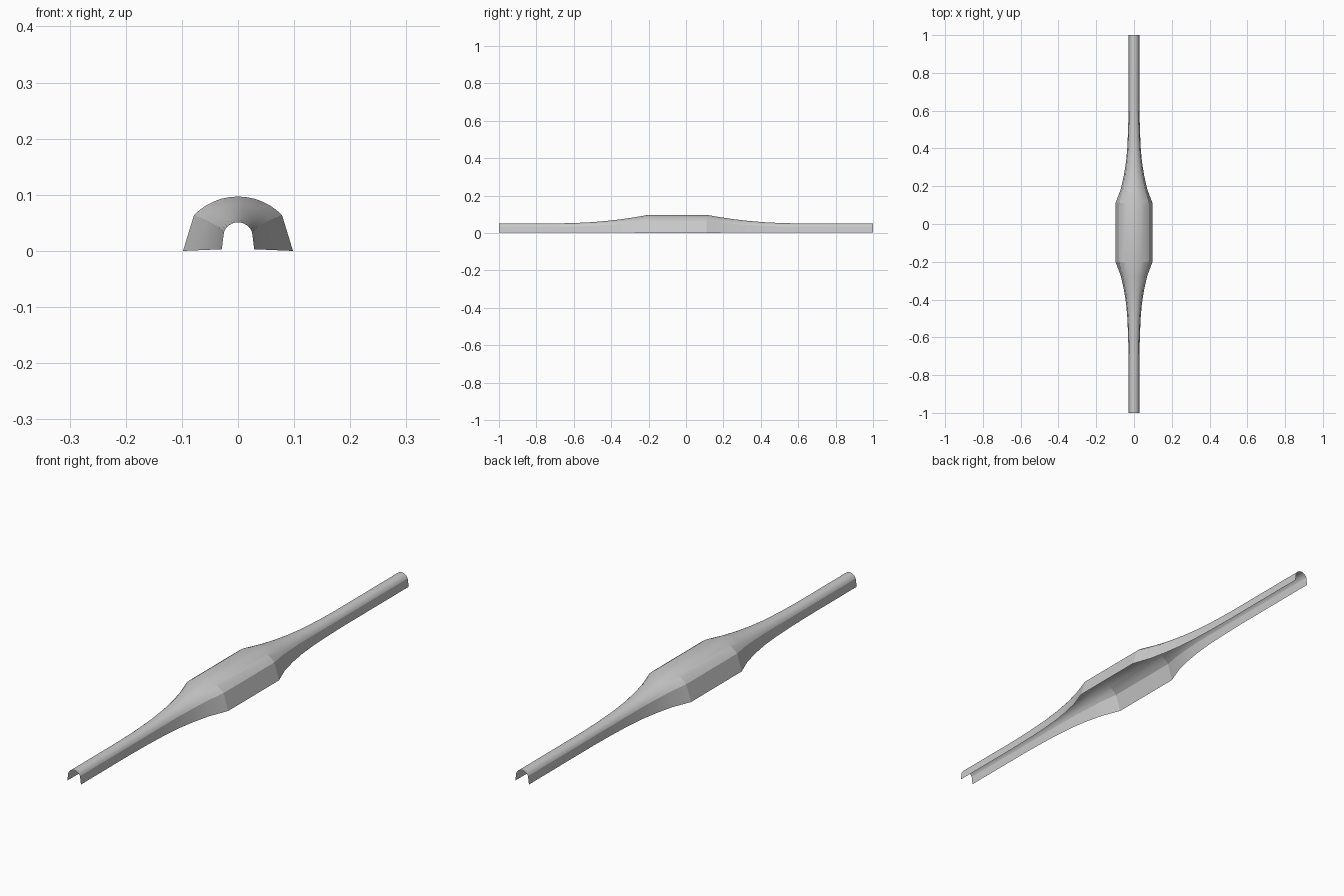
import bpy, bmesh, math

cube = bpy.data.objects.get("Cube")
if cube:
    bpy.data.objects.remove(cube, do_unlink=True)

grey = bpy.data.materials.new("light_grey")
grey.use_nodes = True
grey.diffuse_color = (0.6, 0.6, 0.6, 1)
grey.node_tree.nodes["Principled BSDF"].inputs["Base Color"].default_value = (0.6, 0.6, 0.6, 1)

ARC_STEPS = 12

# Taper from the wide middle: distance along, half width, crown height
taper = [(0, 0.098, 0.097), (0.075, 0.07, 0.084), (0.15, 0.053, 0.073),
         (0.22, 0.042, 0.065), (0.3, 0.035, 0.058), (0.4, 0.031, 0.053),
         (0.5, 0.029, 0.051)]


def section(half_width, crown):
    """Arch profile: leaning straight sides under a circular crown."""
    t = (half_width - 0.029) / 0.069
    base = 0.003 * (1 - t)
    shoulder_x = half_width * (0.86 - 0.06 * t)
    shoulder_z = 0.034 + (0.064 - 0.034) * (crown - 0.051) / 0.046
    sag = crown - shoulder_z
    radius = (shoulder_x ** 2 + sag ** 2) / (2 * sag)
    sweep = math.atan2(shoulder_x, radius - sag)
    points = [(-half_width, base)]
    for i in range(ARC_STEPS + 1):
        a = sweep * (2 * i / ARC_STEPS - 1)
        points.append((radius * math.sin(a), crown - radius + radius * math.cos(a)))
    return points + [(half_width, base)]


# Stations from the front end to the back end
front = [(-0.2 - d, w, h) for d, w, h in taper]
back = [(0.11 + d, w, h) for d, w, h in taper]
end = taper[-1][1:]
stations = [(-1, *end)] + front[::-1] + back + [(1, *end)]

# Open arched sheet lofted through the stations
bm = bmesh.new()
rings = [[bm.verts.new((x, y, z)) for x, z in section(w, h)] for y, w, h in stations]
for a, b in zip(rings, rings[1:]):
    for i in range(len(a) - 1):
        bm.faces.new((a[i], b[i], b[i + 1], a[i + 1]))
mesh = bpy.data.meshes.new("arched_cover")
bm.to_mesh(mesh)
bm.free()
mesh.materials.append(grey)
cover = bpy.data.objects.new("arched_cover", mesh)
bpy.context.collection.objects.link(cover)

bpy.context.view_layer.objects.active = cover
cover.select_set(True)
bpy.ops.object.shade_smooth_by_angle(angle=math.radians(12))
